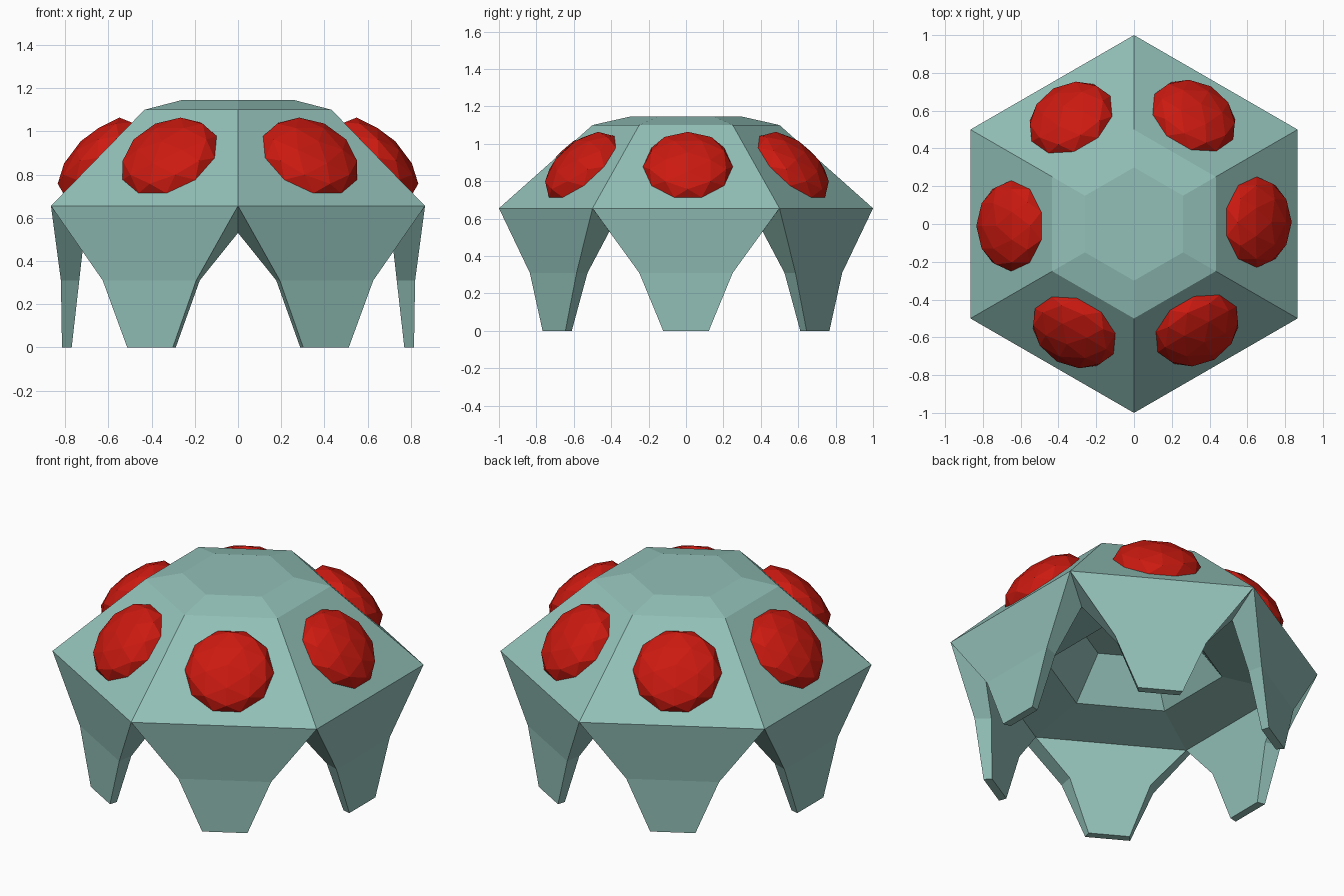
import bpy, bmesh
from math import radians, sqrt
from mathutils import Matrix, Vector

if "Cube" in bpy.data.objects:
    bpy.data.objects.remove(bpy.data.objects["Cube"])


def material(name, rgb):
    m = bpy.data.materials.new(name)
    m.diffuse_color = (*rgb, 1)
    m.use_nodes = True
    m.node_tree.nodes["Principled BSDF"].inputs["Base Color"].default_value = m.diffuse_color
    return m


def finish(bm, name, mat):
    bmesh.ops.remove_doubles(bm, verts=bm.verts, dist=0.0005)
    bmesh.ops.recalc_face_normals(bm, faces=bm.faces)
    me = bpy.data.meshes.new(name)
    bm.to_mesh(me)
    bm.free()
    me.materials.append(mat)
    ob = bpy.data.objects.new(name, me)
    bpy.context.collection.objects.link(ob)
    return ob


teal = material("teal", (0.29, 0.53, 0.48))
red = material("red", (0.60, 0.01, 0.005))

# Profiles: hexagon rings as (corner radius, z)
dome_out = [(1.0, 0.655), (0.5, 1.10), (0.3, 1.145)]
dome_in = [(0.82, 0.53), (0.48, 0.59), (0.30, 0.82)]
# Leg sections as (distance from axis, half width, z)
C = sqrt(3) / 2
leg_out = [(C, 0.5, 0.655), (0.82, 0.25, 0.31), (0.815, 0.122, 0.0)]
leg_in = [(0.82 * C, 0.41, 0.53), (0.735, 0.22, 0.31), (0.77, 0.112, 0.0)]

# Hexagonal shell with six legs, one side per turn
bm = bmesh.new()
for k in range(6):
    rot = Matrix.Rotation(radians(60 * k), 3, 'Z')

    def face(*pts):
        bm.faces.new([bm.verts.new(rot @ Vector(p)) for p in pts])

    def strip(rows):
        for (a, h, z), (b, g, w) in zip(rows, rows[1:]):
            face((a, -h, z), (a, h, z), (b, g, w), (b, -g, w))

    for ring in (dome_out, dome_in):
        strip([(r * C, r / 2, z) for r, z in ring])
        r, z = ring[-1]
        face((r * C, -r / 2, z), (r * C, r / 2, z), (0, 0, z))
    strip(leg_out)
    strip(leg_in)
    # leg edges and foot
    for s in (-1, 1):
        for i in range(2):
            face(*[(a, s * h, z) for a, h, z in
                   (leg_out[i], leg_out[i + 1], leg_in[i + 1], leg_in[i])])
    (a, h, z), (b, g, w) = leg_out[-1], leg_in[-1]
    face((a, -h, z), (a, h, z), (b, g, w), (b, -g, w))
finish(bm, "hexagonal_shell_with_legs", teal)

# Faceted red stones, one on each sloping face
for k in range(6):
    bm = bmesh.new()
    place = (Matrix.Rotation(radians(60 * k), 4, 'Z')
             @ Matrix.Translation((0.65, 0.01, 0.877))
             @ Matrix.Rotation(radians(45.8), 4, 'Y')
             @ Matrix.Diagonal((0.24, 0.24, 0.11, 1)))
    bmesh.ops.create_icosphere(bm, subdivisions=2, radius=1, matrix=place)
    finish(bm, f"red_stone_{k + 1}", red)
